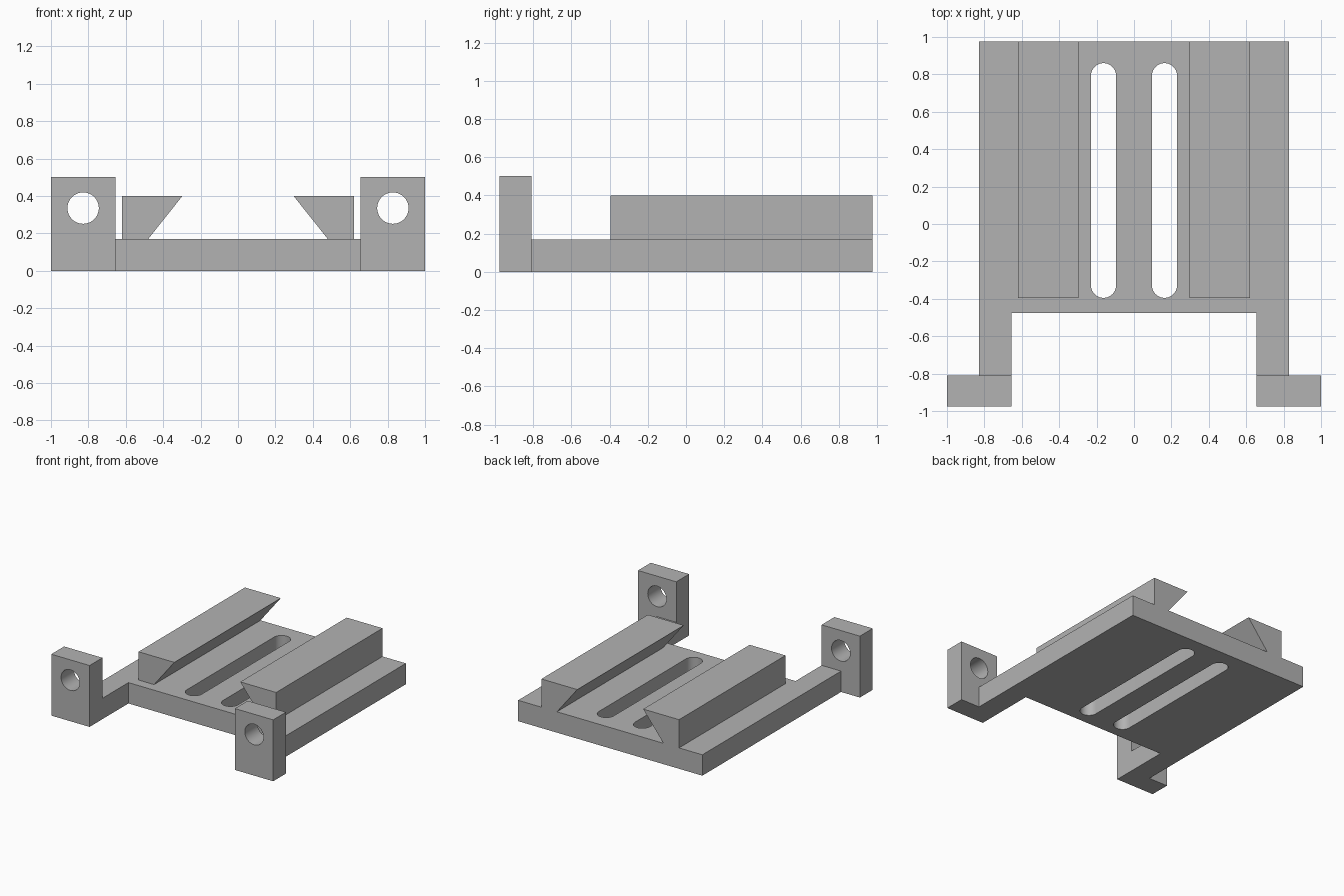
import bpy, bmesh, math
from mathutils import Vector

if "Cube" in bpy.data.objects:
    bpy.data.objects.remove(bpy.data.objects["Cube"])

BASE_H, LUG_H = 0.17, 0.50
BACK, LUG_BACK, LUG_FRONT = 0.975, -0.81, -0.975

grey = bpy.data.materials.new("plain grey")
grey.use_nodes = True
colour = (0.45, 0.45, 0.45, 1)
grey.diffuse_color = colour
grey.node_tree.nodes["Principled BSDF"].inputs["Base Color"].default_value = colour


def prism(name, profile, axis, start, end):
    """Extrude a closed profile along z (xy profile) or y (xz profile)."""
    bm = bmesh.new()
    place = (lambda p: (p[0], p[1], start)) if axis == "z" else (lambda p: (p[0], start, p[1]))
    face = bm.faces.new([bm.verts.new(place(p)) for p in profile])
    new = bmesh.ops.extrude_face_region(bm, geom=[face])["geom"]
    step = Vector((0, 0, end - start)) if axis == "z" else Vector((0, end - start, 0))
    bmesh.ops.translate(bm, vec=step, verts=[v for v in new if isinstance(v, bmesh.types.BMVert)])
    bmesh.ops.recalc_face_normals(bm, faces=bm.faces)
    mesh = bpy.data.meshes.new(name)
    bm.to_mesh(mesh)
    bm.free()
    mesh.materials.append(grey)
    obj = bpy.data.objects.new(name, mesh)
    bpy.context.collection.objects.link(obj)
    return obj


def arc(cx, cy, r, a0, a1, n):
    angles = [math.radians(a0 + (a1 - a0) * i / n) for i in range(n + 1)]
    return [(cx + r * math.cos(a), cy + r * math.sin(a)) for a in angles]


def cut(obj, cutters):
    """Subtract the cutters, bake the result and smooth the round walls."""
    for c in cutters:
        c.hide_render = True
        mod = obj.modifiers.new("cut", "BOOLEAN")
        mod.operation, mod.solver, mod.object = "DIFFERENCE", "EXACT", c
    bpy.ops.object.select_all(action="DESELECT")
    obj.select_set(True)
    bpy.context.view_layer.objects.active = obj
    for mod in list(obj.modifiers):
        bpy.ops.object.modifier_apply(modifier=mod.name)
    for c in cutters:
        bpy.data.objects.remove(c)
    bpy.ops.object.shade_smooth_by_angle(angle=math.radians(30))


# Base plate with two forward arms
half = [(0.83, BACK), (0.83, LUG_BACK), (0.655, LUG_BACK), (0.655, -0.475)]
base = prism("base_plate", half + [(-x, y) for x, y in reversed(half)], "z", 0, BASE_H)

# Round-ended slots through the plate
r = 0.067
slots = []
for s in (-1, 1):
    outline = arc(s * 0.163, 0.86 - r, r, 0, 180, 20) + arc(s * 0.163, -0.395 + r, r, 180, 360, 20)
    slots.append(prism("slot_cutter", outline, "z", -0.1, BASE_H + 0.1))
cut(base, slots)

for side, s in (("left", 1), ("right", -1)):
    # Undercut dovetail rail
    rail = [(0.62, BASE_H), (0.62, 0.40), (0.297, 0.40), (0.48, BASE_H)]
    prism(side + "_rail", [(s * x, z) for x, z in rail], "y", -0.395, BACK)

    # Upright mounting lug with a bolt hole
    block = [(0.655, 0), (1, 0), (1, LUG_H), (0.655, LUG_H)]
    lug = prism(side + "_lug", [(s * x, z) for x, z in block], "y", LUG_FRONT, LUG_BACK)
    hole = arc(s * 0.828, 0.335, 0.084, 0, 360, 40)[:-1]
    cut(lug, [prism("hole_cutter", hole, "y", LUG_FRONT - 0.1, LUG_BACK + 0.1)])
